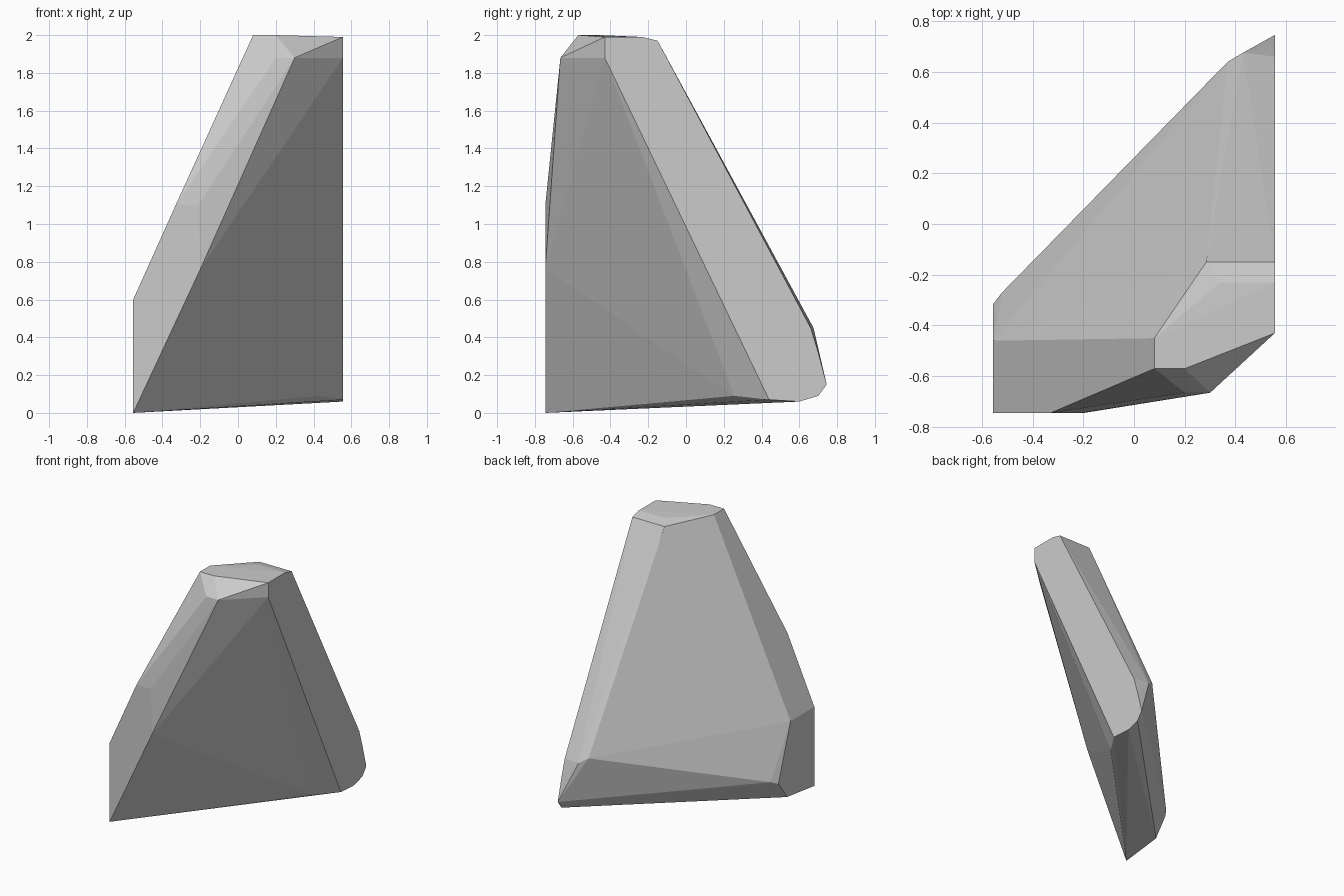
import bpy, bmesh

if "Cube" in bpy.data.objects:
    bpy.data.objects.remove(bpy.data.objects["Cube"])

# Single faceted slab of rock, built as a convex hull around its corners
CROWN = [(.08, -.45, 2), (.08, -.57, 2), (.20, -.57, 2),
         (.555, -.43, 1.99), (.555, -.23, 1.99), (.34, -.23, 1.99),
         (.285, -.15, 1.97), (.555, -.15, 1.97)]
SHOULDER = [(.20, -.665, 1.88), (.30, -.665, 1.88), (.555, -.43, 1.88),
            (-.22, -.475, 1.34), (-.33, -.745, 1.1), (-.21, -.745, 1.1),
            (-.20, -.745, .76)]
LEFT_END = [(-.555, -.745, 0), (-.555, -.745, .6), (-.555, -.46, .6),
            (-.555, -.315, .18), (-.52, -.27, .2), (-.555, -.42, .04)]
RIGHT_END = [(.37, .64, .49), (.43, .675, .45), (.555, .66, .45), (.555, .70, .32),
             (.555, .745, .15), (.555, .70, .09), (.555, .60, .06),
             (.555, .44, .07), (.43, .255, .09)]

bm = bmesh.new()
for p in CROWN + SHOULDER + LEFT_END + RIGHT_END:
    bm.verts.new(p)
hull = bmesh.ops.convex_hull(bm, input=bm.verts)
loose = [v for v in bm.verts if not v.link_faces]
bmesh.ops.delete(bm, geom=loose, context='VERTS')
# Merge the flat facets
bmesh.ops.dissolve_limit(bm, angle_limit=.02, verts=bm.verts, edges=bm.edges)
bmesh.ops.recalc_face_normals(bm, faces=bm.faces)

mesh = bpy.data.meshes.new("rock_slab")
bm.to_mesh(mesh)
bm.free()
rock = bpy.data.objects.new("rock_slab", mesh)
bpy.context.collection.objects.link(rock)

# Plain stone grey
stone = bpy.data.materials.new("stone_grey")
stone.diffuse_color = (.6, .6, .6, 1)
stone.use_nodes = True
stone.node_tree.nodes["Principled BSDF"].inputs["Base Color"].default_value = stone.diffuse_color
mesh.materials.append(stone)
